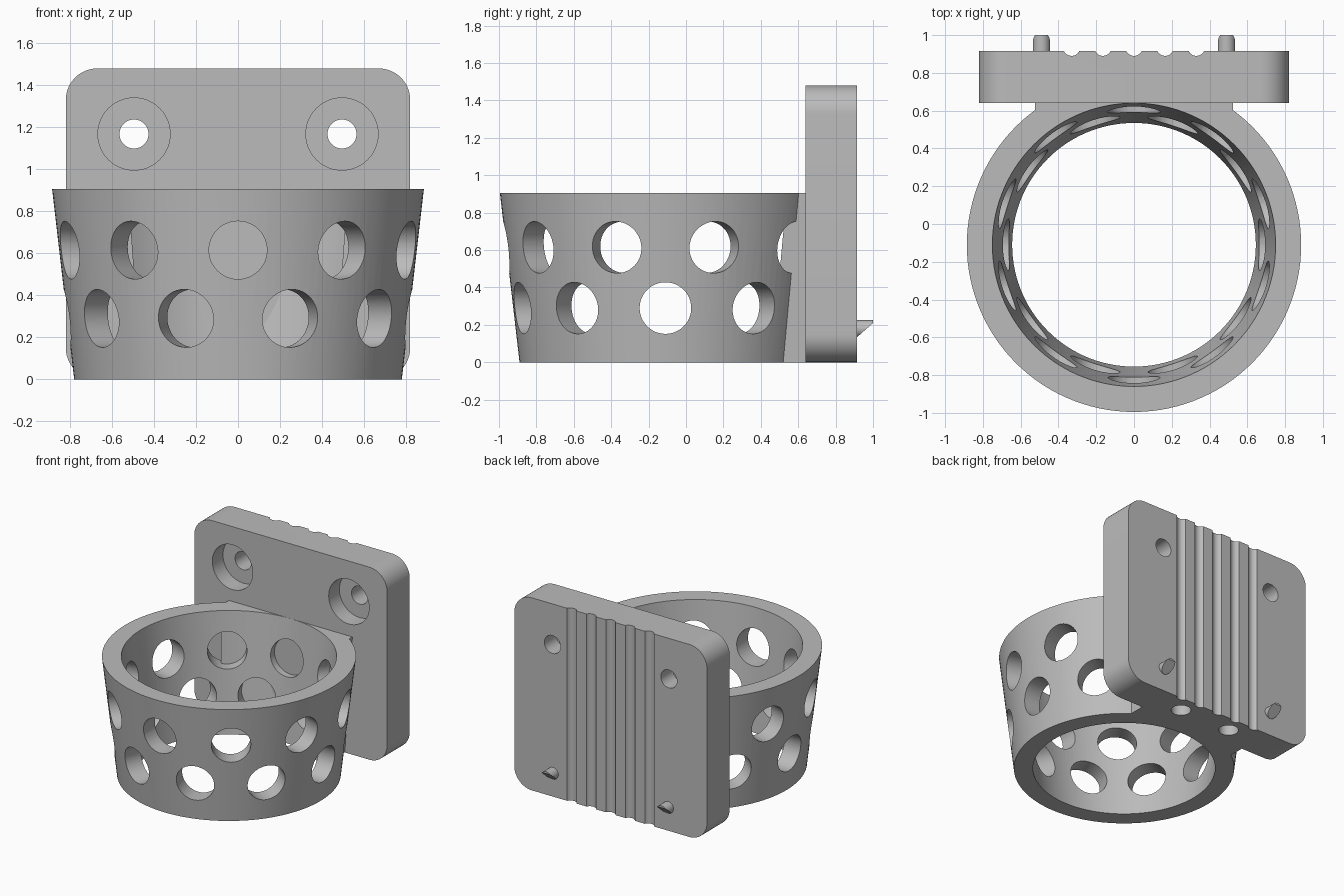
import bpy, bmesh, math
from mathutils import Matrix, Vector

if "Cube" in bpy.data.objects:
    bpy.data.objects.remove(bpy.data.objects["Cube"])

CUP_Y = -0.11
CUP_H = 0.905
PLATE_FRONT, PLATE_BACK = 0.64, 0.915

grey = bpy.data.materials.new("plain grey")
grey.use_nodes = True
grey.diffuse_color = (0.5, 0.5, 0.5, 1)
grey.node_tree.nodes["Principled BSDF"].inputs["Base Color"].default_value = (0.5, 0.5, 0.5, 1)


def make_object(name, bm):
    bmesh.ops.recalc_face_normals(bm, faces=bm.faces)
    mesh = bpy.data.meshes.new(name)
    bm.to_mesh(mesh)
    bm.free()
    mesh.materials.append(grey)
    obj = bpy.data.objects.new(name, mesh)
    bpy.context.collection.objects.link(obj)
    return obj


def add_rod(bm, start, end, r0, r1=None, sides=48):
    """Cylinder or cone frustum between two points."""
    a, b = Vector(start), Vector(end)
    turn = (b - a).to_track_quat('Z', 'Y').to_matrix().to_4x4()
    bmesh.ops.create_cone(bm, cap_ends=True, segments=sides, radius1=r0,
                          radius2=r0 if r1 is None else r1, depth=(b - a).length,
                          matrix=Matrix.Translation((a + b) / 2) @ turn)


def cut(obj, bm):
    cutter = make_object("cutter", bm)
    cutter.hide_render = True
    mod = obj.modifiers.new("cut", 'BOOLEAN')
    mod.operation = 'DIFFERENCE'
    mod.solver = 'EXACT'
    mod.object = cutter
    with bpy.context.temp_override(object=obj, active_object=obj, selected_objects=[obj]):
        bpy.ops.object.modifier_apply(modifier=mod.name)
    bpy.data.objects.remove(cutter)


def cone_bm(bottom, top, overshoot=0.0):
    """Upright tapered body of the cup, extended past both ends if wanted."""
    bm = bmesh.new()
    extra = (top - bottom) / CUP_H * overshoot
    add_rod(bm, (0, CUP_Y, -overshoot), (0, CUP_Y, CUP_H + overshoot),
            bottom - extra, top + extra, 120)
    return bm


# Tapered cup with two staggered rows of round holes
cup = make_object("cup", cone_bm(0.78, 0.885))
cut(cup, cone_bm(0.645, 0.75, 0.1))
bm = bmesh.new()
for z, offset in ((0.615, 0), (0.29, 18)):
    for i in range(10):
        a = math.radians(offset + 36 * i)
        d = Vector((math.sin(a), -math.cos(a), 0))
        base = Vector((0, CUP_Y, z))
        add_rod(bm, base + d * 0.52, base + d * 1.1, 0.138)
cut(cup, bm)

# Flared block joining cup and plate, hollowed to follow the cup wall
bm = bmesh.new()
bmesh.ops.create_cube(bm, size=1)
for v in bm.verts:
    top = v.co.z > 0
    half = 0.525 if top else 0.46
    v.co = (math.copysign(half, v.co.x), 0.4 if v.co.y < 0 else 0.7, CUP_H if top else 0)
connector = make_object("connector", bm)
cut(connector, cone_bm(0.73, 0.835, 0.1))

# Mounting plate with rounded corners
bm = bmesh.new()
W, H, R = 0.82, 1.48, 0.15
corners = ((W - R, R, -90), (W - R, H - R, 0), (R - W, H - R, 90), (R - W, R, 180))
outline = []
for cx, cz, start in corners:
    for i in range(13):
        a = math.radians(start + 7.5 * i)
        outline.append(bm.verts.new((cx + R * math.cos(a), PLATE_FRONT, cz + R * math.sin(a))))
face = bm.faces.new(outline)
ext = bmesh.ops.extrude_face_region(bm, geom=[face])
moved = [g for g in ext["geom"] if isinstance(g, bmesh.types.BMVert)]
bmesh.ops.translate(bm, verts=moved, vec=(0, PLATE_BACK - PLATE_FRONT, 0))
plate = make_object("mounting_plate", bm)

# Back grooves, screw holes and blind holes in the underside
bm = bmesh.new()
for i in range(-2, 3):
    add_rod(bm, (0.165 * i, 0.935, -0.1), (0.165 * i, 0.935, H + 0.1), 0.045, sides=32)
for s in (-1, 1):
    add_rod(bm, (0.495 * s, 0.5, 1.168), (0.495 * s, 1.1, 1.168), 0.069)
    add_rod(bm, (0.22 * s, 0.78, -0.1), (0.22 * s, 0.78, 0.3), 0.07)
cut(plate, bm)

# Counterbores for the screw heads
bm = bmesh.new()
for s in (-1, 1):
    add_rod(bm, (0.495 * s, 0.5, 1.168), (0.495 * s, 0.77, 1.168), 0.172)
cut(plate, bm)

# Locating pegs on the back, sliced off diagonally underneath
pegs = []
for s, side in ((1, "left"), (-1, "right")):
    bm = bmesh.new()
    add_rod(bm, (0.49 * s, 0.87, 0.18), (0.49 * s, 1.0, 0.18), 0.045, sides=32)
    bmesh.ops.bisect_plane(bm, geom=bm.verts[:] + bm.edges[:] + bm.faces[:],
                           plane_co=(0, PLATE_BACK, 0.135), plane_no=(0, 0.075, -0.085),
                           clear_outer=True)
    bmesh.ops.holes_fill(bm, edges=[e for e in bm.edges if e.is_boundary], sides=0)
    pegs.append(make_object(side + "_peg", bm))

# Smooth round walls, crisp edges
bpy.ops.object.select_all(action='DESELECT')
for obj in [cup, connector, plate] + pegs:
    obj.select_set(True)
bpy.context.view_layer.objects.active = cup
bpy.ops.object.shade_smooth_by_angle(angle=math.radians(30))
